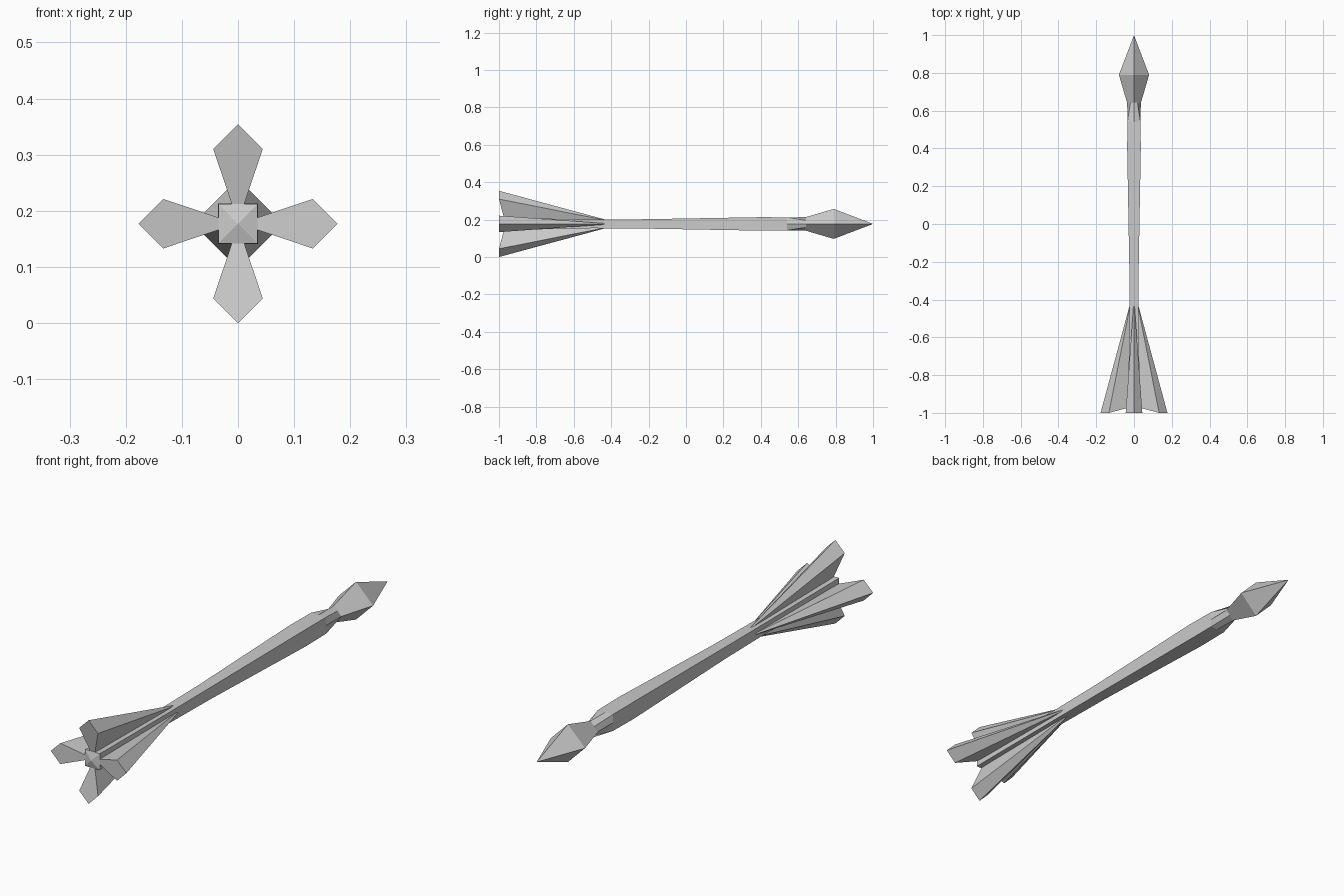
import bpy
from math import sin, cos, pi
from mathutils import Matrix, Vector

if "Cube" in bpy.data.objects:
    bpy.data.objects.remove(bpy.data.objects["Cube"])

AXIS_Z = 0.177


def make(name, verts, faces):
    mesh = bpy.data.meshes.new(name)
    mesh.from_pydata(verts, [], faces)
    mesh.update()
    obj = bpy.data.objects.new(name, mesh)
    obj.location = (0, 0, AXIS_Z)
    bpy.context.collection.objects.link(obj)
    return obj


def loft(name, rings, start, end):
    """Skin equal rings along y, closing both ends to a point."""
    n = len(rings[0])
    verts = [p for ring in rings for p in ring] + [(0, start, 0), (0, end, 0)]
    first, last = len(verts) - 2, len(verts) - 1
    top = (len(rings) - 1) * n
    faces = []
    for i in range(n):
        j = (i + 1) % n
        for k in range(0, top, n):
            faces.append((k + i, k + n + i, k + n + j, k + j))
        faces.append((first, i, j))
        faces.append((last, top + j, top + i))
    return make(name, verts, faces)


def shaft_ring(y, side, corner):
    """Square section with mid-side points, able to morph into a diamond."""
    pts = []
    for i in range(4):
        a = i * pi / 2
        pts.append((side * cos(a), y, side * sin(a)))
        pts.append((corner * (cos(a) - sin(a)), y, corner * (sin(a) + cos(a))))
    return pts


def diamond(y, r):
    return [(r * cos(i * pi / 2), y, r * sin(i * pi / 2)) for i in range(4)]


# Shaft: square, slim near the fins, turning into a diamond at the neck
profile = [(-0.975, 0.035, 0.035), (-0.93, 0.032, 0.032), (-0.5, 0.023, 0.023),
           (-0.22, 0.025, 0.025), (0.4, 0.036, 0.036), (0.54, 0.035, 0.035),
           (0.645, 0.036, 0.018)]
loft("shaft", [shaft_ring(*p) for p in profile], -0.985, 0.645)

# Head: stretched four-sided point
loft("arrow_head", [diamond(0.64, 0.036), diamond(0.79, 0.08)], 0.64, 1.0)

# Fins: kite-shaped rear face tapering to a point on the shaft
kite = [(0, -1, 0.177), (0.044, -1, 0.133), (0, -0.965, 0.002), (-0.044, -1, 0.133)]
fin_faces = [(0, 3, 2, 1)] + [(i, (i + 1) % 4, 4) for i in range(4)]
for n, side in enumerate(("top", "right", "bottom", "left")):
    turn = Matrix.Rotation(n * pi / 2, 3, 'Y')
    verts = [turn @ Vector(p) for p in kite + [(0, -0.39, 0.012)]]
    make("fin_" + side, verts, [f[::-1] for f in fin_faces])
